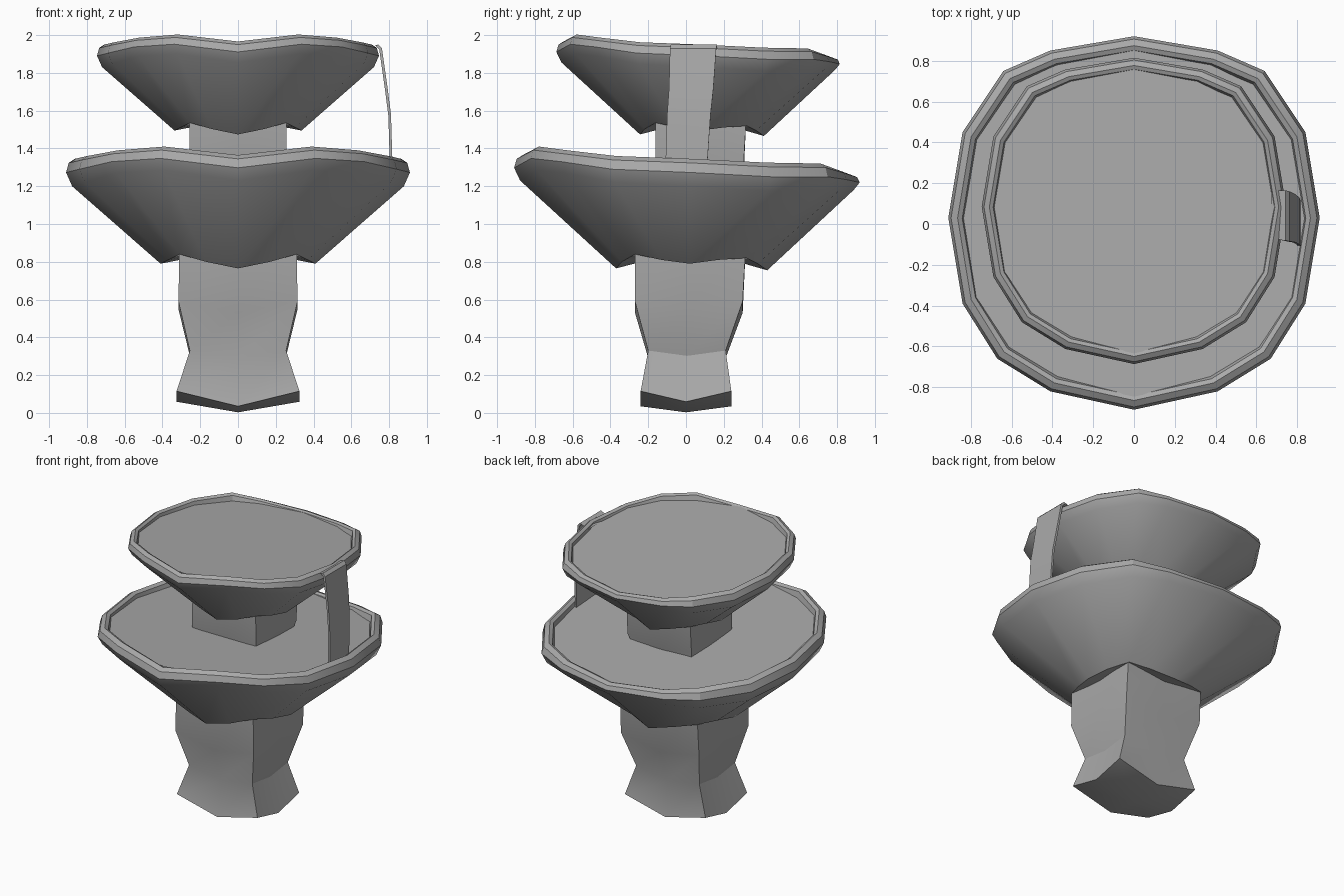
import bpy, bmesh, math

cube = bpy.data.objects.get("Cube")
if cube:
    bpy.data.objects.remove(cube, do_unlink=True)

stone = bpy.data.materials.new("grey stone")
stone.use_nodes = True
grey = (0.4, 0.4, 0.4, 1)
stone.diffuse_color = grey
stone.node_tree.nodes["Principled BSDF"].inputs["Base Color"].default_value = grey


def loft(name, rings, bottom=None, top=None):
    """Skin closed rings of points, with optional fan tips at both ends."""
    bm = bmesh.new()
    loops = [[bm.verts.new(p) for p in ring] for ring in rings]
    for a, b in zip(loops, loops[1:]):
        for i in range(len(a)):
            j = (i + 1) % len(a)
            bm.faces.new((a[i], a[j], b[j], b[i]))
    for tip, loop in ((bottom, loops[0]), (top, loops[-1])):
        if tip:
            v = bm.verts.new(tip)
            for i in range(len(loop)):
                bm.faces.new((v, loop[i], loop[(i + 1) % len(loop)]))
    bmesh.ops.recalc_face_normals(bm, faces=bm.faces)
    return finish(name, bm)


def finish(name, bm):
    mesh = bpy.data.meshes.new(name)
    bm.to_mesh(mesh)
    bm.free()
    mesh.materials.append(stone)
    mesh.shade_smooth()
    mesh.set_sharp_from_angle(angle=math.radians(30))
    obj = bpy.data.objects.new(name, mesh)
    bpy.context.collection.objects.link(obj)
    return obj


def mirrored(half):
    """Complete a front-to-back half outline across x = 0."""
    return half + [(-x, y, z) for x, y, z in half[-2:0:-1]]


# Bowl outline, front to back on the +x side
plan = [(0, -.91), (.41, -.82), (.67, -.66), (.84, -.39), (.91, .03),
        (.84, .45), (.64, .75), (.41, .85), (0, .92)]
rim_z = [1.365, 1.41, 1.39, 1.36, 1.345, 1.325, 1.32, 1.285, 1.26]
band_z = [1.23, 1.285, 1.27, 1.22, 1.2, 1.175, 1.18, 1.185, 1.18]
foot = [(0, -.37, .765), (.17, -.34, .8), (.31, -.27, .84), (.37, -.13, .81),
        (.41, .02, .79), (.37, .17, .81), (.31, .32, .82), (.17, .38, .79), (0, .43, .755)]


def bowl_ring(scale, height):
    """Ring at a fraction of the way from the band (0) to the rim top (1)."""
    return mirrored([(x * scale, y * scale, b + (t - b) * height)
                     for (x, y), t, b in zip(plan, rim_z, band_z)])


def stem_ring(x, front, back, z, drop):
    """Square ring whose side middles sag below the corners."""
    mid = (front + back) / 2
    return mirrored([(0, front, z - drop), (x, front, z), (x, mid, z - drop * .7),
                     (x, back, z), (0, back, z - drop)])


def tier(prefix, scale, dy, dz):
    """One bowl with its stem and water surface."""
    bowl = loft(prefix + "_bowl", [
        mirrored(foot), bowl_ring(.965, 0), bowl_ring(1, .5), bowl_ring(.985, .85),
        bowl_ring(.95, 1), bowl_ring(.925, .9), bowl_ring(.89, 0)],
        bottom=(0, .03, .87))
    stem = loft(prefix + "_stem", [
        stem_ring(.325, -.24, .24, .115, .08), stem_ring(.255, -.2, .21, .33, .04),
        stem_ring(.315, -.27, .3, .59, .06), stem_ring(.31, -.27, .32, .95, 0)],
        bottom=(0, 0, .003), top=(0, .02, .95))
    level = lambda y: 1.306 - .065 * y
    surface = mirrored([(x * .93, y * .93, level(y * .93)) for x, y in plan])
    water = loft(prefix + "_water", [surface], top=(0, 0, level(0)))
    for obj in (bowl, stem, water):
        for v in obj.data.vertices:
            v.co = (v.co.x * scale, v.co.y * scale + dy, v.co.z * scale + dz)


tier("lower", 1, 0, 0)
tier("upper", .82, .06, .847)

# Sheet of water spilling from the upper bowl: x, z, near edge, far edge
spill = [(.68, 1.93, -.07, .165), (.735, 1.95, -.08, .165), (.755, 1.93, -.085, .16),
         (.785, 1.72, -.09, .145), (.803, 1.58, -.1, .13), (.812, 1.28, -.11, .11)]
half = .007
rings = [[(x - half, a, z - half), (x + half, a, z), (x + half, b, z), (x - half, b, z - half)]
         for x, z, a, b in spill]
loft("spilling_water", rings)
